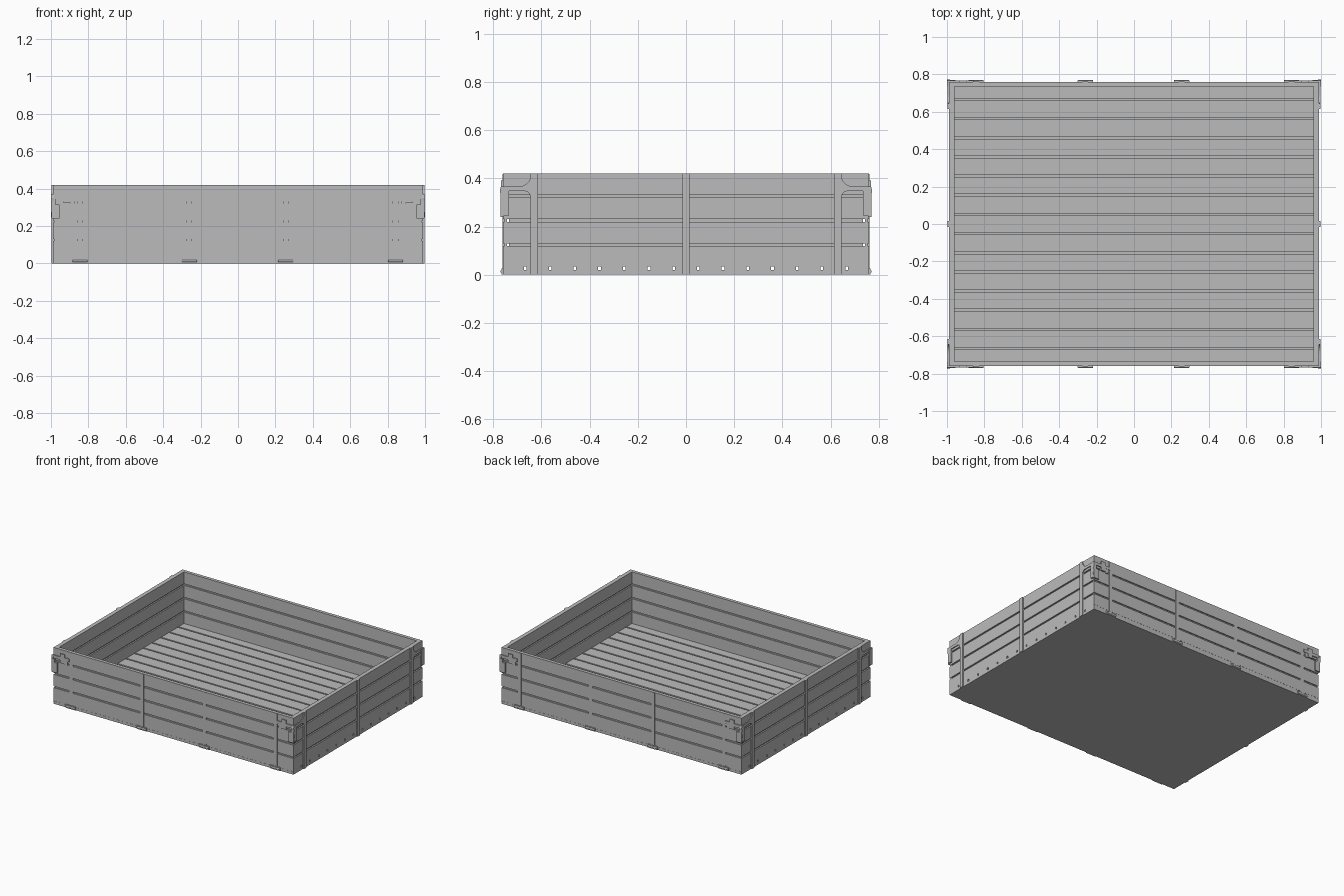
import bpy, bmesh, math
from mathutils import Vector

if "Cube" in bpy.data.objects:
    bpy.data.objects.remove(bpy.data.objects["Cube"])

grey = bpy.data.materials.new("plain grey")
grey.use_nodes = True
grey.diffuse_color = (0.5, 0.5, 0.5, 1)
grey.node_tree.nodes["Principled BSDF"].inputs["Base Color"].default_value = (0.5, 0.5, 0.5, 1)


def finish(name, bm):
    bmesh.ops.recalc_face_normals(bm, faces=bm.faces)
    mesh = bpy.data.meshes.new(name)
    bm.to_mesh(mesh)
    bm.free()
    mesh.materials.append(grey)
    obj = bpy.data.objects.new(name, mesh)
    bpy.context.collection.objects.link(obj)
    return obj


def add_box(bm, x, y, z):
    """Add a box given its (min, max) on each axis."""
    verts = bmesh.ops.create_cube(bm, size=1)["verts"]
    for v in verts:
        v.co = Vector([(r[0] + r[1]) / 2 + c * (r[1] - r[0]) for c, r in zip(v.co, (x, y, z))])


def box(name, x, y, z):
    bm = bmesh.new()
    add_box(bm, x, y, z)
    return finish(name, bm)


def plate(name, points, axis, start, end, mirror):
    """Extrude a (horizontal, z) outline along x or y, then mirror by sign."""
    bm = bmesh.new()
    place = lambda h, z, d: Vector((d, h, z) if axis == "x" else (h, d, z))
    verts = [bm.verts.new(place(h, z, start)) for h, z in points]
    face = bm.faces.new(verts)
    new = bmesh.ops.extrude_face_region(bm, geom=[face])["geom"]
    move = place(0, 0, end - start)
    bmesh.ops.translate(bm, verts=[g for g in new if isinstance(g, bmesh.types.BMVert)], vec=move)
    for v in bm.verts:
        v.co.x *= mirror[0]
        v.co.y *= mirror[1]
    return finish(name, bm)


def arc(cx, cz, r, a0, a1, steps=5):
    """Points on a quarter fillet, angles in degrees."""
    angles = [math.radians(a0 + (a1 - a0) * i / steps) for i in range(steps + 1)]
    return [(cx + r * math.cos(a), cz + r * math.sin(a)) for a in angles]


X, Y, TOP, FLOOR = 0.99, 0.76, 0.42, 0.035
XI, YI = 0.96, 0.735
GAP = 0.011
SEAMS = [0.125, 0.225, 0.325]

# Floor: flat base slab with lengthwise planks
box("floor_base", (-X, X), (-Y, Y), (0, 0.02))
planks = bmesh.new()
pitch, count = 0.1025, 15
for i in range(count):
    mid = (i - (count - 1) / 2) * pitch
    low = -Y + 0.001 if i == 0 else mid - pitch / 2 + GAP / 2
    high = Y - 0.001 if i == count - 1 else mid + pitch / 2 - GAP / 2
    add_box(planks, (-X, X), (low, high), (0.02, FLOOR))
finish("floor_planks", planks)

# Walls: four boards each, with a thin core behind the seams
rows = list(zip([FLOOR] + [s + GAP / 2 for s in SEAMS], [s - GAP / 2 for s in SEAMS] + [TOP]))
for s, side, end in ((-1, "front", "right"), (1, "back", "left")):
    boards = bmesh.new()
    for z in rows:
        add_box(boards, (-X, X), sorted((s * YI, s * Y)), z)
    finish(side + "_wall_boards", boards)
    box(side + "_wall_core", (-X + 0.005, X - 0.005), sorted((s * (YI + 0.008), s * (Y - 0.008))), (FLOOR, TOP - 0.01))

    boards = bmesh.new()
    for z in rows:
        add_box(boards, sorted((s * XI, s * X)), (-YI, YI), z)
    finish(end + "_wall_boards", boards)
    box(end + "_wall_core", sorted((s * (XI + 0.01), s * (X - 0.01))), (-YI, YI), (FLOOR, TOP - 0.01))

    # Vertical straps and hinges on the long walls
    for i, x in enumerate((-0.845, -0.26, 0.255, 0.842)):
        box(f"{side}_strap_{i}", (x - 0.015, x + 0.015), sorted((s * (Y - 0.01), s * (Y + 0.002))), (0.02, TOP - 0.002))
        box(f"{side}_hinge_leaf_{i}", (x - 0.041, x + 0.041), sorted((s * (Y - 0.005), s * (Y + 0.006))), (0, 0.025))
        bm = bmesh.new()
        bmesh.ops.create_cone(bm, cap_ends=True, segments=12, radius1=0.007, radius2=0.007, depth=0.08)
        for v in bm.verts:
            v.co = Vector((x + v.co.z, s * (Y + 0.003) + v.co.y, 0.013 + v.co.x))
        finish(f"{side}_hinge_pin_{i}", bm)

    # Centre stake on the short walls
    box(end + "_centre_stake", sorted((s * (X - 0.01), s * 0.998)), (-0.015, 0.015), (0, TOP))

# Corner hardware: end brackets, handles and cross-shaped catches
bracket = ([(0.615, 0), (0.645, 0)] + arc(0.67, 0.322, 0.025, 180, 90)
           + [(0.762, 0.347), (0.762, 0.367)] + arc(0.69, 0.412, 0.045, 270, 180)
           + [(0.645, TOP), (0.615, TOP)])
handle = [(0.735, 0.245), (0.758, 0.245), (0.772, 0.35), (0.768, 0.367), (0.735, 0.36)]
catch = [(0.855, 0.348), (0.895, 0.348), (0.895, 0.322), (0.932, 0.322), (0.932, 0.345),
         (0.998, 0.345), (0.998, 0.367), (0.932, 0.367), (0.932, 0.392), (0.895, 0.392),
         (0.895, 0.37), (0.855, 0.37)]
hook = [(0.955, 0.24), (0.998, 0.24), (0.998, 0.345), (0.975, 0.345), (0.975, 0.315), (0.955, 0.315)]
lug = [(0.872, 0.315), (0.895, 0.315), (0.895, 0.348), (0.872, 0.348)]
for sx, end in ((-1, "right"), (1, "left")):
    for sy, side in ((-1, "front"), (1, "back")):
        tag, m = f"{side}_{end}", (sx, sy)
        plate(tag + "_end_bracket", bracket, "x", X - 0.01, 0.997, m)
        plate(tag + "_handle", handle, "x", X - 0.005, 1.0, m)
        plate(tag + "_catch", catch, "y", Y - 0.005, 0.768, m)
        plate(tag + "_hook", hook, "y", Y - 0.005, 0.77, m)
        plate(tag + "_lug", lug, "y", Y - 0.005, 0.766, m)
